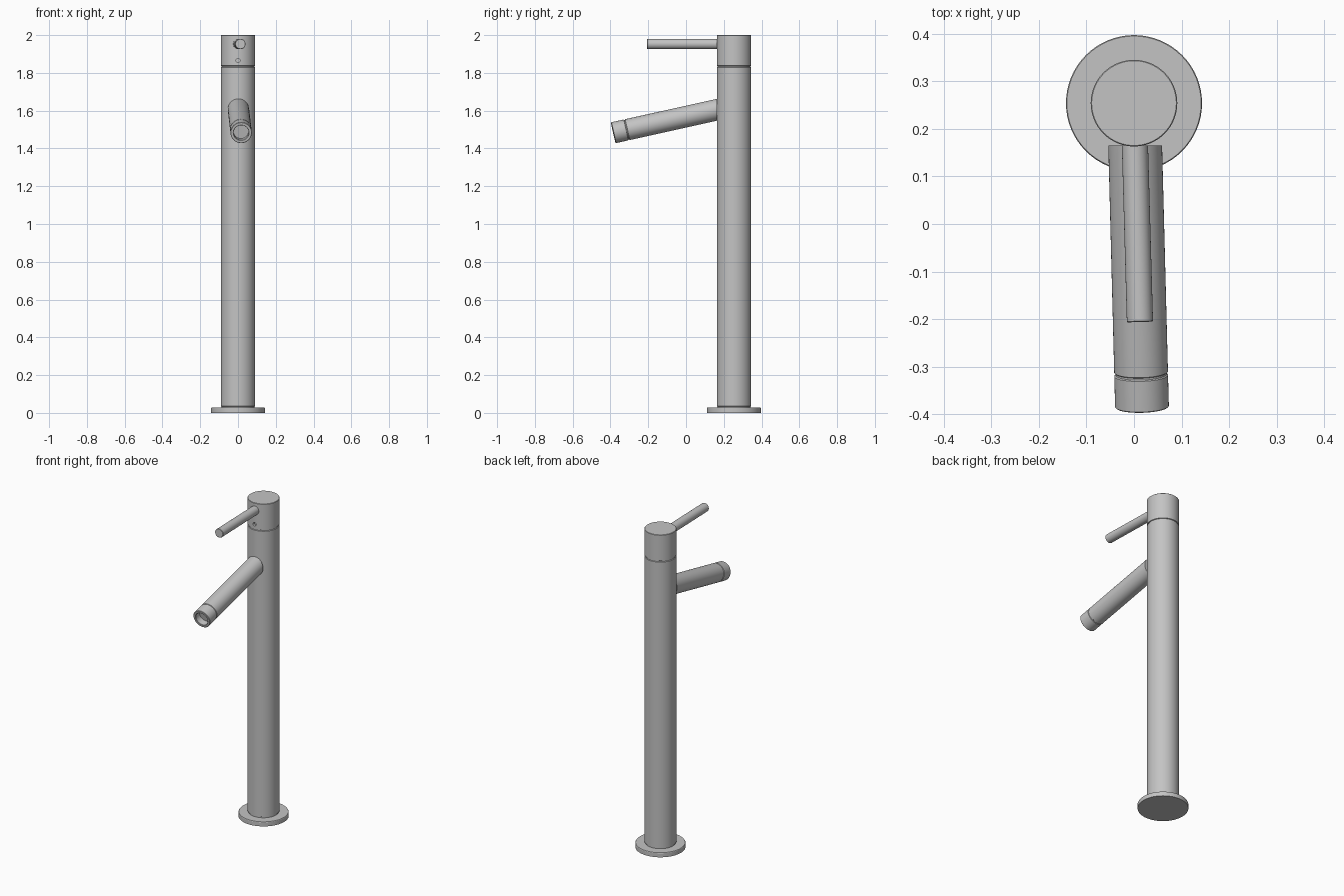
import bpy, bmesh, math
from mathutils import Vector

cube = bpy.data.objects.get("Cube")
if cube:
    bpy.data.objects.remove(cube, do_unlink=True)

metal = bpy.data.materials.new("brushed grey metal")
metal.use_nodes = True
GREY = (0.55, 0.55, 0.55, 1)
metal.diffuse_color = GREY
metal.node_tree.nodes["Principled BSDF"].inputs["Base Color"].default_value = GREY

SIDES = 64
COL_Y = 0.254      # column axis
COL_R = 0.091
WALL_Y = 0.165     # plane where spout and lever meet the column


def lathe(name, profile, origin, axis=(0, 0, 1), cut_y=None, sides=SIDES):
    """Revolve (radius, distance) points about an axis; caps both ends."""
    bm = bmesh.new()
    rings = []
    for r, d in profile:
        rings.append([bm.verts.new((r * math.cos(2 * math.pi * i / sides),
                                    r * math.sin(2 * math.pi * i / sides), d))
                      for i in range(sides)])
    for a, b in zip(rings, rings[1:]):
        for i in range(sides):
            j = (i + 1) % sides
            bm.faces.new((a[i], a[j], b[j], b[i]))
    bm.faces.new(rings[0][::-1])
    bm.faces.new(rings[-1])
    turn = Vector(axis).to_track_quat('Z', 'Y').to_matrix().to_4x4()
    turn.translation = Vector(origin)
    bm.transform(turn)
    if cut_y is not None:
        # trim the inner end flat against the column
        cut = bmesh.ops.bisect_plane(bm, geom=bm.verts[:] + bm.edges[:] + bm.faces[:],
                                     plane_co=(0, cut_y, 0), plane_no=(0, 1, 0),
                                     clear_outer=True)
        edges = [e for e in cut["geom_cut"] if isinstance(e, bmesh.types.BMEdge)]
        bmesh.ops.holes_fill(bm, edges=edges, sides=0)
    bmesh.ops.recalc_face_normals(bm, faces=bm.faces[:])
    mesh = bpy.data.meshes.new(name)
    bm.to_mesh(mesh)
    bm.free()
    mesh.materials.append(metal)
    ob = bpy.data.objects.new(name, mesh)
    bpy.context.collection.objects.link(ob)
    return ob


def activate(ob):
    bpy.ops.object.select_all(action='DESELECT')
    ob.select_set(True)
    bpy.context.view_layer.objects.active = ob


foot = (0, COL_Y, 0)

# Base flange
base = lathe("base_flange", [(0.143, 0), (0.143, 0.025), (0.141, 0.028), (0.08, 0.028)], foot)

# Tall column with a narrow neck at both ends
column = lathe("column", [(0.087, 0.02), (0.087, 0.034), (COL_R, 0.036), (COL_R, 1.829),
                          (0.087, 1.831), (0.087, 1.84)], foot)

# Turning cap with a screw hole under the lever
cap = lathe("cap", [(0.087, 1.836), (COL_R, 1.838), (COL_R, 1.998), (0.089, 2.0)], foot)
cutter = lathe("screw_hole_cutter", [(0.011, 0), (0.011, 0.04)],
               (0, COL_Y - COL_R + 0.015, 1.865), (0, -1, 0), sides=24)
cutter.hide_render = True
hole = cap.modifiers.new("screw_hole", 'BOOLEAN')
hole.operation = 'DIFFERENCE'
hole.object = cutter
hole.solver = 'EXACT'
activate(cap)
bpy.ops.object.modifier_apply(modifier=hole.name)
bpy.data.objects.remove(cutter, do_unlink=True)

# Lever
start, end = Vector((0.002, WALL_Y, 1.953)), Vector((0.0125, -0.206, 1.953))
run = (end - start).length
lever = lathe("lever", [(0.0275, -0.03), (0.0275, run - 0.002), (0.0255, run)],
              start, end - start, cut_y=WALL_Y, sides=32)

# Spout tube, groove, and hollow nozzle
start, tip = Vector((0.0025, WALL_Y, 1.605)), Vector((0.0168, -0.385, 1.483))
run = (tip - start).length
R = 0.0565
groove = run - 0.072
spout = lathe("spout", [(R, -0.06), (R, groove - 0.004), (R - 0.003, groove - 0.002),
                        (R - 0.003, groove + 0.002), (R, groove + 0.004),
                        (R, run - 0.002), (R - 0.002, run), (0.042, run),
                        (0.040, run - 0.002), (0.040, run - 0.04)],
              start, tip - start, cut_y=WALL_Y)

for ob in (base, column, cap, lever, spout):
    activate(ob)
    bpy.ops.object.shade_smooth_by_angle(angle=math.radians(30))
